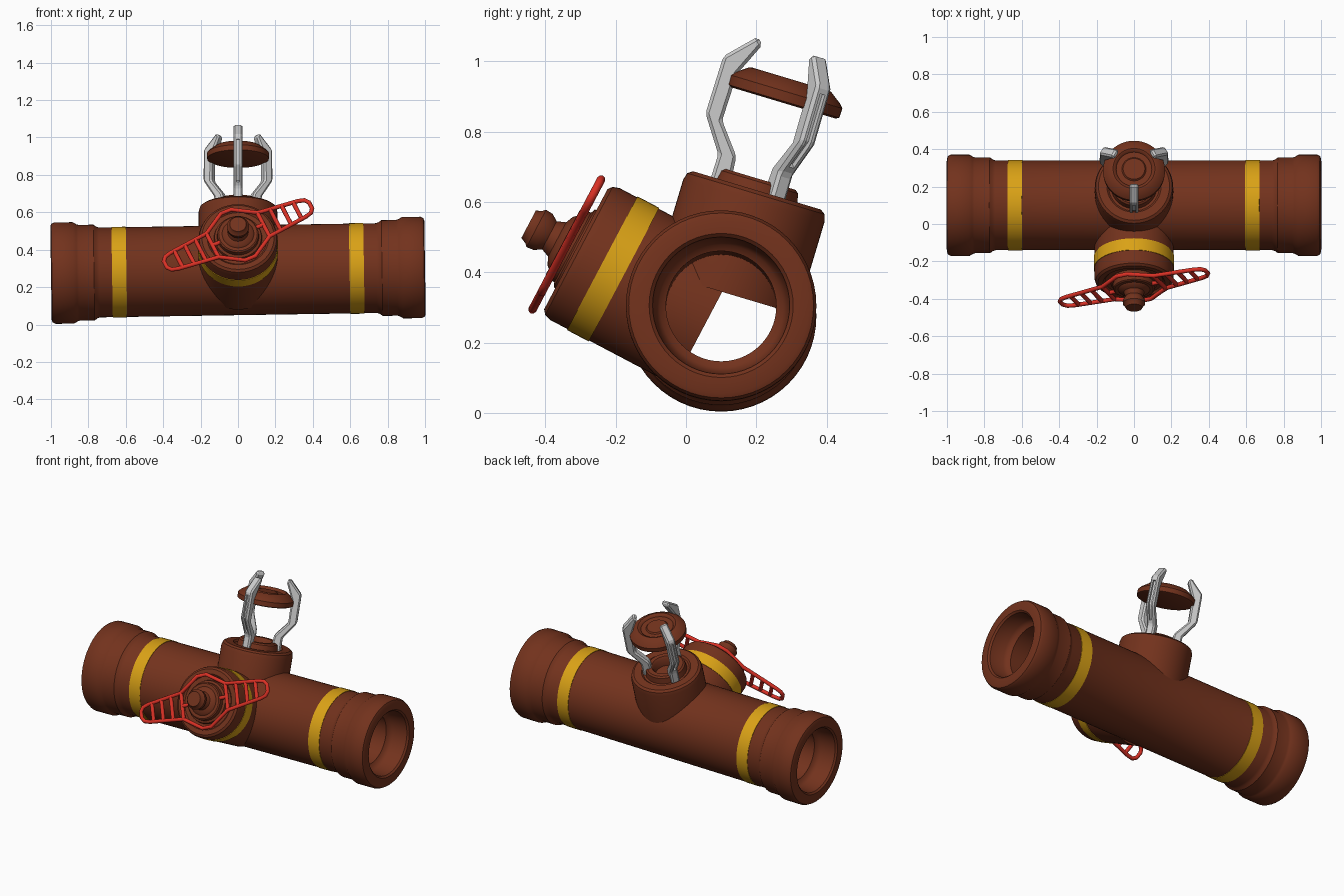
import bpy, bmesh
from math import sin, cos, pi, radians
from mathutils import Matrix, Vector

if "Cube" in bpy.data.objects:
    bpy.data.objects.remove(bpy.data.objects["Cube"])


def material(name, rgb):
    m = bpy.data.materials.new(name)
    m.diffuse_color = (*rgb, 1)
    m.use_nodes = True
    m.node_tree.nodes["Principled BSDF"].inputs["Base Color"].default_value = m.diffuse_color
    return m


BROWN = material("brown_paint", (0.17, 0.032, 0.012))
YELLOW = material("yellow_paint", (0.70, 0.36, 0.008))
RED = material("red_paint", (0.70, 0.03, 0.018))


def frame(origin, x_axis, z_axis):
    """Local frame: Z runs along the part's axis."""
    z, x = Vector(z_axis).normalized(), Vector(x_axis).normalized()
    y = z.cross(x)
    return Matrix.Translation(origin) @ Matrix((x, y, z)).transposed().to_4x4()


def finish(name, bm, mat, matrix):
    bmesh.ops.recalc_face_normals(bm, faces=bm.faces)
    me = bpy.data.meshes.new(name)
    bm.to_mesh(me)
    bm.free()
    ob = bpy.data.objects.new(name, me)
    bpy.context.collection.objects.link(ob)
    if mat:
        me.materials.append(mat)
    ob.matrix_world = matrix
    return ob


def smooth(ob, angle=32):
    bpy.ops.object.select_all(action='DESELECT')
    ob.select_set(True)
    bpy.context.view_layer.objects.active = ob
    bpy.ops.object.shade_smooth_by_angle(angle=radians(angle))


def lathe(name, profile, mat, matrix, closed=False, segs=56):
    """Turn (height, radius) points around local Z; radius 0 makes a pole."""
    bm = bmesh.new()
    rings = []
    for h, r in profile:
        n = segs if r > 0 else 1
        rings.append([bm.verts.new((r * cos(2 * pi * i / segs), r * sin(2 * pi * i / segs), h))
                      for i in range(n)])
    pairs = list(zip(rings, rings[1:])) + ([(rings[-1], rings[0])] if closed else [])
    for a, b in pairs:
        for i in range(segs):
            j = (i + 1) % segs
            quad = [a[i % len(a)], a[j % len(a)], b[j % len(b)], b[i % len(b)]]
            bm.faces.new(list(dict.fromkeys(quad)))
    ob = finish(name, bm, mat, matrix)
    smooth(ob)
    return ob


def prism(name, outline, width, matrix):
    """Extrude a (y, z) outline along local X."""
    bm = bmesh.new()
    f = bm.faces.new([bm.verts.new((-width / 2, y, z)) for y, z in outline])
    ext = bmesh.ops.extrude_face_region(bm, geom=[f])
    bmesh.ops.translate(bm, vec=(width, 0, 0),
                        verts=[v for v in ext['geom'] if isinstance(v, bmesh.types.BMVert)])
    return finish(name, bm, None, matrix)


def band(name, lo, hi, r, matrix):
    lathe(name, [(lo, r - .01), (lo, r), (hi, r), (hi, r - .01)], YELLOW, matrix, closed=True)


CENTRE = Vector((0, 0.10, 0.29))
PIPE = frame(CENTRE, (0, 1, 0), (1, 0, 0.0157))
TOP = frame(CENTRE + Vector((0, 0, .003)), (1, 0, 0), (0, 0.287, 0.958))
FRONT = frame((0, 0.08, 0.258), (1, 0, 0), (0, -0.885, 0.467))

# main hollow pipe with stepped collars
half = [(.74, .240), (.755, .245), (.77, .256), (.85, .256), (.862, .260), (.88, .271),
        (.98, .271), (.995, .263), (1.0, .250), (1.0, .205), (.99, .195), (.90, .187),
        (.88, .175), (.87, .157)]
lathe("main_pipe", [(-h, r) for h, r in reversed(half)] + half, BROWN, PIPE, closed=True)
for side, s in (("left", -1), ("right", 1)):
    band(side + "_band", s * .635 - .0385, s * .635 + .0385, .2425, PIPE)

# top outlet with rim, groove and raised ring
lathe("top_outlet", [(.05, 0), (.05, .21), (.325, .21), (.345, .204), (.355, .19), (.355, .145),
                     (.345, .135), (.345, .122), (.38, .115), (.388, .105), (.388, .08),
                     (.375, .07), (.33, .065), (.33, 0)], BROWN, TOP)

# floating cap
lathe("floating_cap", [(.615, 0), (.615, .155), (.62, .165), (.648, .166), (.660, .155),
                       (.684, .122), (.686, .112), (.680, .10), (.672, .095), (.672, .065),
                       (.680, .058), (.680, 0)], BROWN, TOP)

# claw arms: one cut and bevelled master, then two turned copies
arm = prism("claw_arm_front",
            [(-.076, .33), (-.084, .431), (-.152, .517), (-.149, .657), (-.104, .756),
             (-.123, .775), (-.201, .694), (-.203, .523), (-.135, .422), (-.136, .33)], .05, TOP)
slot = prism("slot_cutter", [(-.24, .67), (-.186, .67), (-.187, .53), (-.137, .456),
                             (-.17, .43), (-.24, .52)], .016, TOP)
slot.hide_render = True
bpy.context.view_layer.objects.active = arm
bev = arm.modifiers.new("bevel", 'BEVEL')
bev.width, bev.segments = .009, 1
cut = arm.modifiers.new("slot", 'BOOLEAN')
cut.object, cut.solver = slot, 'EXACT'
for m in ("bevel", "slot"):
    bpy.ops.object.modifier_apply(modifier=m)
bpy.data.objects.remove(slot)
for side, a in (("right", 120), ("left", -120)):
    copy = bpy.data.objects.new("claw_arm_" + side, arm.data)
    bpy.context.collection.objects.link(copy)
    copy.matrix_world = TOP @ Matrix.Rotation(radians(a), 4, 'Z')

# front valve body and its band
lathe("valve_body", [(.02, 0), (.02, .212), (.415, .212), (.435, .206), (.445, .193), (.445, .165),
                     (.435, .155), (.435, 0)], BROWN, FRONT)
band("valve_band", .29, .36, .215, FRONT)

# valve stem with flange and knob
lathe("valve_stem", [(.43, .13), (.45, .125), (.455, .112), (.482, .11), (.487, .103), (.487, .085),
                     (.495, .078), (.505, .055), (.53, .045), (.55, .058), (.572, .06),
                     (.58, .052), (.597, .044), (.597, 0)], BROWN, FRONT)


# valve handle: outlined frame with rungs, bent from tube
def bars(name, paths, matrix, r=.012):
    cu = bpy.data.curves.new(name, 'CURVE')
    cu.dimensions = '3D'
    cu.bevel_depth, cu.bevel_resolution, cu.use_fill_caps = r, 2, True
    for pts, cyclic in paths:
        sp = cu.splines.new('POLY')
        sp.points.add(len(pts) - 1)
        for p, (x, y) in zip(sp.points, pts):
            p.co = (x, y, 0, 1)
        sp.use_cyclic_u = cyclic
    cu.materials.append(RED)
    ob = bpy.data.objects.new(name, cu)
    bpy.context.collection.objects.link(ob)
    ob.matrix_world = matrix


quarter = [(.03, .155), (.15, .078), (.375, .052), (.41, .042), (.427, .02)]
right = quarter + [(x, -y) for x, y in reversed(quarter)]
outline = right + [(-x, -y) for x, y in right]
paths = [(outline, True)]
for s in (-1, 1):
    for x, h in ((.15, .078), (.22, .07), (.285, .062), (.35, .055)):
        paths.append(([(s * x, -h), (s * x, h)], False))
    paths.append(([(s * .15, 0), (s * .1, 0)], False))
bars("valve_handle", paths,
     FRONT @ Matrix.Translation((0, 0, .474)) @ Matrix.Rotation(radians(24.7), 4, 'Z'))
